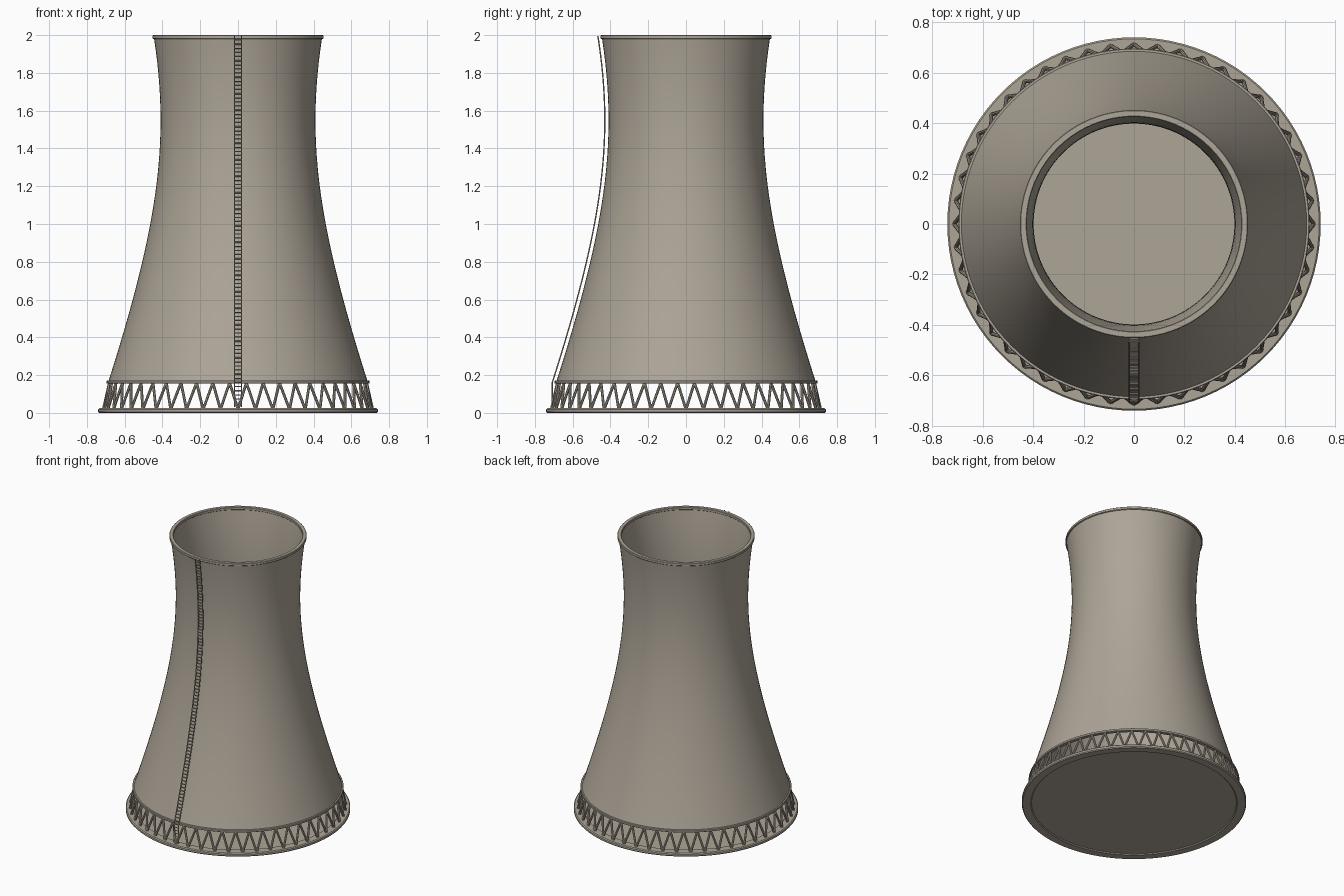
import bpy
import bmesh
import math
from mathutils import Vector, Matrix

cube = bpy.data.objects.get("Cube")
if cube:
    bpy.data.objects.remove(cube, do_unlink=True)

SEGMENTS = 96
PAIRS = 48
SHELL_BASE, SHELL_TOP = 0.16, 1.99


def material(name, colour):
    mat = bpy.data.materials.new(name)
    mat.use_nodes = True
    mat.diffuse_color = (*colour, 1)
    mat.node_tree.nodes["Principled BSDF"].inputs["Base Color"].default_value = (*colour, 1)
    return mat


concrete = material("warm concrete", (0.42, 0.375, 0.31))


def finish(name, bm, smooth=True):
    bmesh.ops.recalc_face_normals(bm, faces=bm.faces)
    mesh = bpy.data.meshes.new(name)
    bm.to_mesh(mesh)
    bm.free()
    mesh.materials.append(concrete)
    obj = bpy.data.objects.new(name, mesh)
    bpy.context.collection.objects.link(obj)
    if smooth:
        bpy.ops.object.select_all(action="DESELECT")
        obj.select_set(True)
        bpy.context.view_layer.objects.active = obj
        bpy.ops.object.shade_smooth_by_angle(angle=math.radians(40))
    return obj


def lathe(name, profile):
    """Revolve a closed (radius, height) outline around z."""
    bm = bmesh.new()
    rings = []
    for i in range(SEGMENTS):
        a = math.tau * i / SEGMENTS
        rings.append([bm.verts.new((r * math.cos(a), r * math.sin(a), z)) for r, z in profile])
    n = len(profile)
    for i, ring in enumerate(rings):
        after = rings[(i + 1) % SEGMENTS]
        for j in range(n):
            k = (j + 1) % n
            bm.faces.new((ring[j], after[j], after[k], ring[k]))
    return finish(name, bm)


def rounded_ring(name, inner, outer, low, high, bevel):
    """Ring with chamfered corners."""
    b = bevel
    lathe(name, [(inner + b, low), (outer - b, low), (outer, low + b), (outer, high - b),
                 (outer - b, high), (inner + b, high), (inner, high - b), (inner, low + b)])


def strut(bm, start, end, radius, sides):
    axis = end - start
    turn = axis.to_track_quat("Z", "Y").to_matrix().to_4x4()
    bmesh.ops.create_cone(bm, cap_ends=True, segments=sides, radius1=radius, radius2=radius,
                          depth=axis.length,
                          matrix=Matrix.Translation((start + end) / 2) @ turn)


def shell_radius(z):
    return 0.41 * math.sqrt(1 + ((z - 1.55) / 1.031) ** 2)


def polar(r, a, z):
    return Vector((r * math.sin(a), -r * math.cos(a), z))


# Hyperbolic shell with inner wall
STEPS = 40
heights = [SHELL_BASE + (SHELL_TOP - SHELL_BASE) * i / STEPS for i in range(STEPS + 1)]
outer_wall = [(shell_radius(z), z) for z in heights]
inner_wall = [(shell_radius(z) - 0.012, z) for z in reversed(heights)]
lathe("tower_shell", outer_wall + inner_wall)

# Rim, lintel and foundation rings
rounded_ring("top_rim", 0.425, 0.452, 1.98, 2.0, 0.003)
rounded_ring("lintel_ring", 0.668, 0.696, 0.155, 0.172, 0.003)
rounded_ring("foundation_ring", 0.675, 0.74, 0, 0.025, 0.006)

# Basin floor
bm = bmesh.new()
bmesh.ops.create_cone(bm, cap_ends=True, segments=SEGMENTS, radius1=0.68, radius2=0.68,
                      depth=0.01, matrix=Matrix.Translation((0, 0, 0.012)))
finish("basin_floor", bm)

# Zigzag support columns
bm = bmesh.new()
half = math.pi / PAIRS
for i in range(PAIRS):
    a = 2 * half * i
    for side in (-1, 1):
        strut(bm, polar(0.713, a, 0.018), polar(0.682, a + side * half, 0.16), 0.0075, 8)
finish("support_columns", bm)

# Access ladder following the front of the shell
LADDER_STEPS = 90
path = []
for i in range(LADDER_STEPS + 1):
    z = 0.03 + 1.965 * i / LADDER_STEPS
    r = shell_radius(z) if z > SHELL_BASE else shell_radius(SHELL_BASE)
    path.append((-r - 0.02, z))
bm = bmesh.new()
for x in (-0.018, 0.018):
    for (y0, z0), (y1, z1) in zip(path, path[1:]):
        strut(bm, Vector((x, y0, z0)), Vector((x, y1, z1)), 0.0035, 6)
finish("ladder_rails", bm)
bm = bmesh.new()
for y, z in path[1:-1]:
    strut(bm, Vector((-0.018, y, z)), Vector((0.018, y, z)), 0.003, 6)
finish("ladder_rungs", bm)
